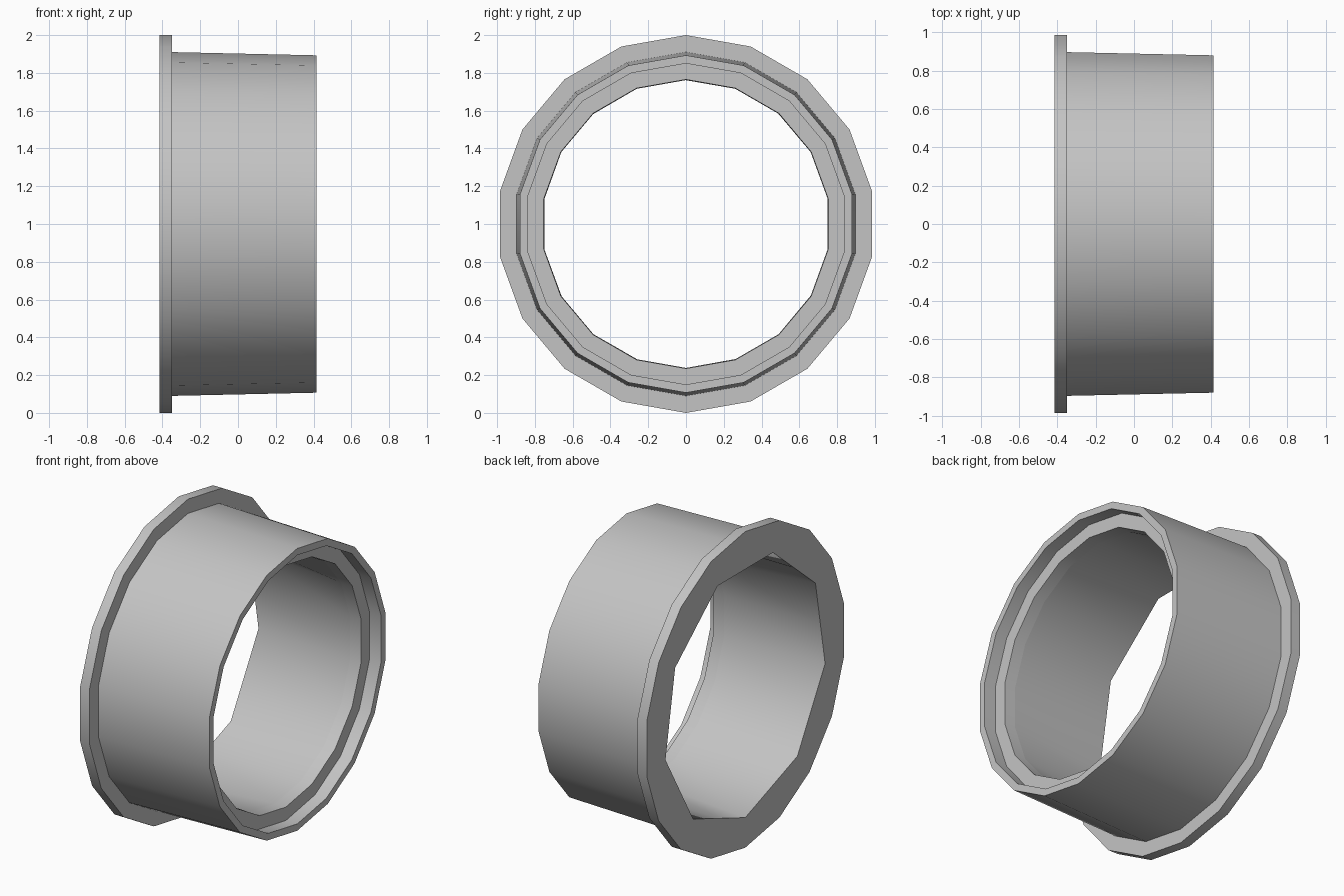
import bpy
import bmesh
from math import cos, sin, pi, radians

cube = bpy.data.objects.get("Cube")
if cube:
    bpy.data.objects.remove(cube, do_unlink=True)

SIDES = 18
BORE = 0.81                      # corner radius of the nine-sided flange opening
FLAT = BORE * cos(pi / 9)        # its radius at the middle of each flat

# Closed section around the x axis: x, radius at even corners, radius at odd corners
section = [
    (-0.415, 1.0, 1.0),          # flange
    (-0.35, 1.0, 1.0),
    (-0.35, 0.91, 0.91),         # tapered sleeve
    (0.415, 0.893, 0.893),
    (0.415, 0.85, 0.85),         # recessed seat
    (0.335, 0.85, 0.85),
    (0.335, 0.765, 0.765),       # inner lip
    (0.26, 0.762, 0.762),
    (-0.415, BORE, FLAT),        # bore, widening to the flange
]

# Metal
grey = bpy.data.materials.new("plain_grey")
grey.use_nodes = True
colour = (0.55, 0.55, 0.55, 1)
grey.diffuse_color = colour
grey.node_tree.nodes["Principled BSDF"].inputs["Base Color"].default_value = colour


def add_ring(bm, x, even, odd):
    """One loop of corners, starting at the bottom."""
    ring = []
    for i in range(SIDES):
        a = 2 * pi * i / SIDES
        r = odd if i % 2 else even
        ring.append(bm.verts.new((x, r * sin(a), 1 - r * cos(a))))
    return ring


# Flanged sleeve
bm = bmesh.new()
rings = [add_ring(bm, *p) for p in section]
for k, ring in enumerate(rings):
    after = rings[(k + 1) % len(rings)]
    for i in range(SIDES):
        j = (i + 1) % SIDES
        bm.faces.new((ring[i], ring[j], after[j], after[i]))
bmesh.ops.recalc_face_normals(bm, faces=bm.faces)

# Crisp edge on every loop
for ring in rings:
    for i in range(SIDES):
        bm.edges.get((ring[i], ring[i - 1])).smooth = False

mesh = bpy.data.meshes.new("flanged_sleeve")
bm.to_mesh(mesh)
bm.free()
mesh.materials.append(grey)
sleeve = bpy.data.objects.new("flanged_sleeve", mesh)
bpy.context.collection.objects.link(sleeve)

bpy.ops.object.select_all(action='DESELECT')
sleeve.select_set(True)
bpy.context.view_layer.objects.active = sleeve
bpy.ops.object.shade_smooth_by_angle(angle=radians(45))
